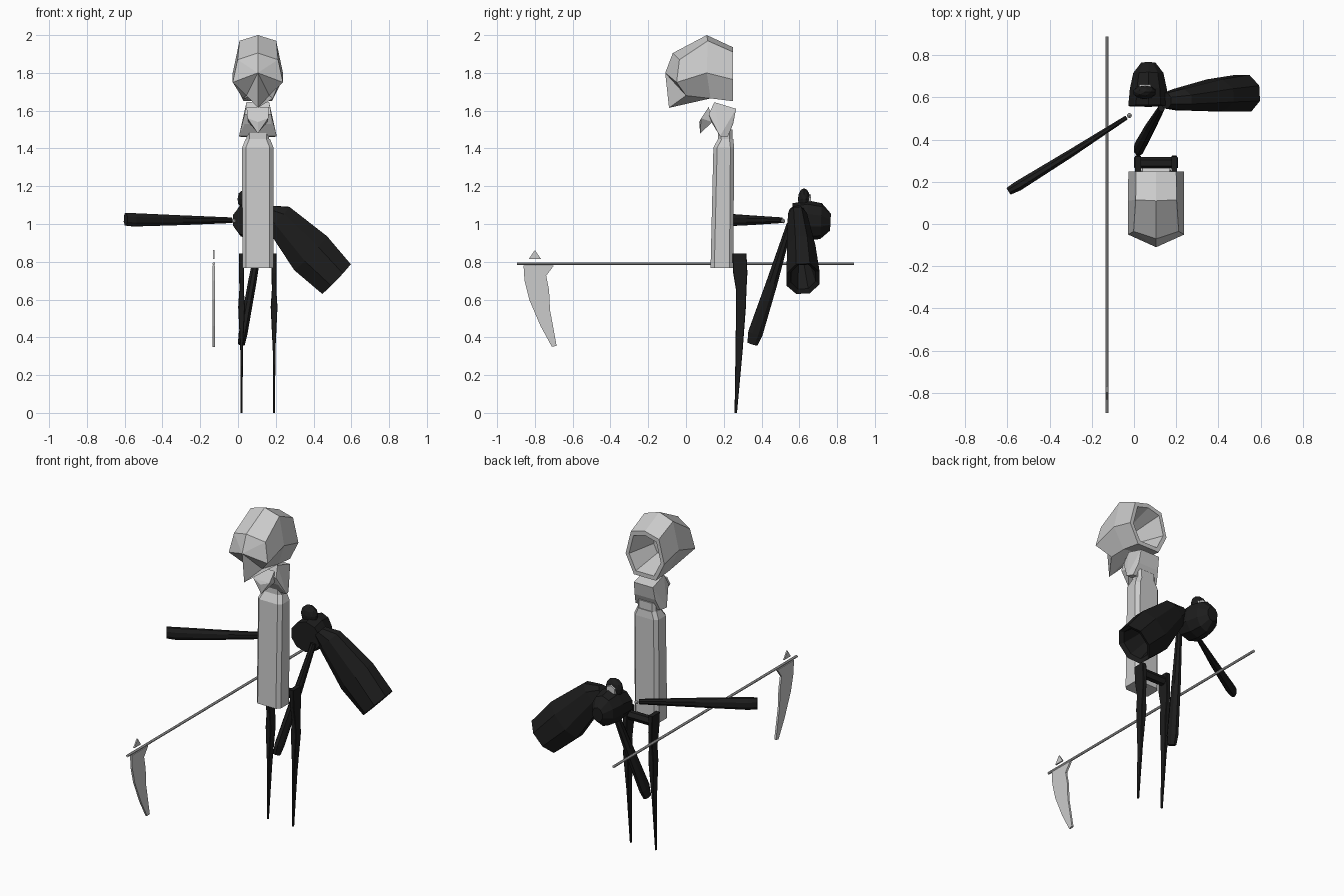
import bpy, bmesh, math
from mathutils import Vector

if "Cube" in bpy.data.objects:
    bpy.data.objects.remove(bpy.data.objects["Cube"], do_unlink=True)

CX = 0.105  # centre line of the standing figure


def material(name, rgb):
    m = bpy.data.materials.new(name)
    m.use_nodes = True
    m.diffuse_color = (*rgb, 1)
    m.node_tree.nodes["Principled BSDF"].inputs["Base Color"].default_value = (*rgb, 1)
    return m


BONE = material("light grey", (0.6, 0.6, 0.6))
CLOTH = material("black cloth", (0.012, 0.012, 0.012))


def finish(name, bm, mat):
    bmesh.ops.remove_doubles(bm, verts=bm.verts, dist=0.0005)
    bmesh.ops.recalc_face_normals(bm, faces=bm.faces)
    me = bpy.data.meshes.new(name)
    bm.to_mesh(me)
    bm.free()
    me.materials.append(mat)
    ob = bpy.data.objects.new(name, me)
    bpy.context.collection.objects.link(ob)
    return ob


def loft(name, rings, mat):
    """Skin closed rings of equal length and cap both ends."""
    bm = bmesh.new()
    vs = [[bm.verts.new(p) for p in r] for r in rings]
    n = len(rings[0])
    for a, b in zip(vs, vs[1:]):
        for i in range(n):
            bm.faces.new((a[i], a[(i + 1) % n], b[(i + 1) % n], b[i]))
    bm.faces.new(vs[0])
    bm.faces.new(vs[-1])
    return finish(name, bm, mat)


def hull(name, half, mat):
    """Convex hull of points mirrored about the centre line."""
    bm = bmesh.new()
    for x, y, z in half:
        for s in ((1, -1) if x else (1,)):
            bm.verts.new((CX + s * x, y, z))
    res = bmesh.ops.convex_hull(bm, input=bm.verts)
    bmesh.ops.delete(bm, geom=list(set(res["geom_interior"])), context='VERTS')
    return finish(name, bm, mat)


def bevelled(x, hx, y0, y1, z, c):
    """Rectangle ring with cut corners."""
    x0, x1 = x - hx, x + hx
    return [(x0 + c, y0, z), (x1 - c, y0, z), (x1, y0 + c, z), (x1, y1 - c, z),
            (x1 - c, y1, z), (x0 + c, y1, z), (x0, y1 - c, z), (x0, y0 + c, z)]


def limb(name, stations, ref, mat, sides=8):
    """Tapered tube; each station is centre, half width and half depth along ref."""
    d = (Vector(stations[-1][0]) - Vector(stations[0][0])).normalized()
    u = d.cross(Vector(ref)).normalized()
    v = u.cross(d)
    rings = []
    for c, a, b in stations:
        angles = [2 * math.pi * (i + 0.5) / sides for i in range(sides)]
        rings.append([Vector(c) + u * a * math.cos(t) + v * b * math.sin(t) for t in angles])
    return loft(name, rings, mat)


def plate(name, outline, x, thick, mat):
    """Blade: thin outline in the side plane."""
    bm = bmesh.new()
    f = bm.faces.new([bm.verts.new((x - thick, y, z)) for y, z in outline])
    ext = bmesh.ops.extrude_face_region(bm, geom=[f])["geom"]
    for e in ext:
        if isinstance(e, bmesh.types.BMVert):
            e.co.x += 2 * thick
    return finish(name, bm, mat)


# Hood: faceted shell, hollow at the rear
def mirror_ring(half):
    return ([(CX + x, y, z) for x, y, z in half]
            + [(CX - x, y, z) for x, y, z in half[-2:0:-1]])


def shrink(half, k, y):
    return [(x * k, y, 1.79 + (z - 1.79) * k) for x, _, z in half]


back = [(0, .25, 1.935), (.095, .25, 1.91), (.132, .25, 1.765), (.075, .25, 1.65), (0, .25, 1.65)]
crown = [(0, .11, 2), (.097, .115, 1.97), (.133, .11, 1.80), (.08, .13, 1.665), (0, .13, 1.68)]
brow = [(0, -.07, 1.905), (.107, -.035, 1.87), (.133, -.05, 1.75), (.06, .0, 1.68), (0, -.09, 1.615)]
nose = [(0, -.11, 1.80)] * 5
loft("hood", [mirror_ring(h) for h in (shrink(back, .45, .08), shrink(back, .82, .25),
                                       back, crown, brow, nose)], BONE)

# Neck: cranial block with side lobes and a hooked beak
hull("neck", [(.06, .15, 1.645), (.065, .265, 1.61), (.07, .12, 1.58), (.07, .14, 1.53),
              (.1, .18, 1.465), (.085, .22, 1.46), (.07, .25, 1.53)], BONE)
hull("beak", [(.06, .12, 1.62), (.055, .08, 1.56), (0, .07, 1.54), (0, .075, 1.48),
              (.05, .14, 1.54)], BONE)
loft("neck_base", [bevelled(CX, .06, .17, .245, z, .015) for z in (1.40, 1.50)], BONE)

# Torso
loft("torso", [bevelled(CX, .082, .13, .25, .768, .02),
               bevelled(CX, .083, .145, .255, 1.405, .02),
               bevelled(CX, .065, .17, .25, 1.45, .02)], BONE)

# Legs and the bar joining the hips
for side, name in ((1, "left_leg"), (-1, "right_leg")):
    x = CX + side * .086
    loft(name, [bevelled(x, hx, y0, y1, z, .003) for hx, y0, y1, z in (
        (.005, .257, .27, 0), (.007, .262, .30, .33), (.018, .265, .317, .56),
        (.012, .265, .32, .65), (.013, .25, .325, .74), (.014, .245, .32, .845))], CLOTH)
limb("hip_bar", [((CX - .085, .29, .80), .028, .028), ((CX + .085, .29, .80), .028, .028)],
     (0, 1, 0), CLOTH, 6)

# Rear body: flat at the front, rounded behind
limb("rear_body", [((.068, y, z), hx, hz) for y, z, hx, hz in (
    (.56, 1.02, .10, .09), (.64, 1.02, .092, .105), (.715, 1.015, .075, .095),
    (.765, 1.01, .035, .045))], (0, 0, 1), CLOTH, 10)

# Small head with a pale face on its rear side
bm = bmesh.new()
bmesh.ops.create_icosphere(bm, subdivisions=2, radius=.055)
for v in bm.verts:
    v.co = Vector((.05, .625, 1.132)) + Vector((v.co.x, v.co.y * .6, v.co.z * 1.05))
finish("small_head", bm, CLOTH)
limb("face_plate", [((.052, .64, 1.125), .038, .038), ((.052, .661, 1.125), .03, .03)],
     (0, 0, 1), BONE, 6)

# Cloak: broad faceted sleeve, hollow at its open end
limb("cloak", [((.15, .585, 1.07), .04, .04), ((.215, .59, 1.03), .09, .055),
               ((.385, .61, .845), .135, .082), ((.52, .62, .71), .118, .095),
               ((.51, .62, .72), .095, .07), ((.40, .61, .83), .07, .04)],
     (0, 1, 0), CLOTH)

# Loose limbs, widening toward their ends
limb("side_arm", [((-.035, .505, 1.02), .011, .016), ((-.3, .335, 1.02), .02, .028),
                  ((-.55, .18, 1.022), .026, .038), ((-.595, .155, 1.025), .02, .036)],
     (0, 0, 1), CLOTH)
limb("lower_arm", [((.13, .55, 1.0), .016, .018), ((.075, .455, .69), .024, .032),
                   ((.027, .367, .42), .025, .042), ((.018, .352, .365), .02, .03)],
     (0, 1, 0), CLOTH)
bm = bmesh.new()
bmesh.ops.create_icosphere(bm, subdivisions=1, radius=.013)
bmesh.ops.translate(bm, verts=bm.verts, vec=(-.022, .514, 1.016))
finish("wrist_ball", bm, BONE)

# Scythe: shaft, curved blade and spike
SX = -.128
limb("scythe_shaft", [((SX, -.895, .79), .008, .008), ((SX, .89, .79), .008, .008)],
     (0, 0, 1), BONE)
plate("scythe_blade", [(-.86, .78), (-.70, .78), (-.74, .726), (-.725, .65), (-.72, .545),
                       (-.705, .465), (-.685, .355), (-.71, .35), (-.77, .46),
                       (-.83, .60), (-.855, .70)], SX, .006, BONE)
plate("scythe_spike", [(-.832, .815), (-.768, .815), (-.80, .862)], SX, .004, BONE)
